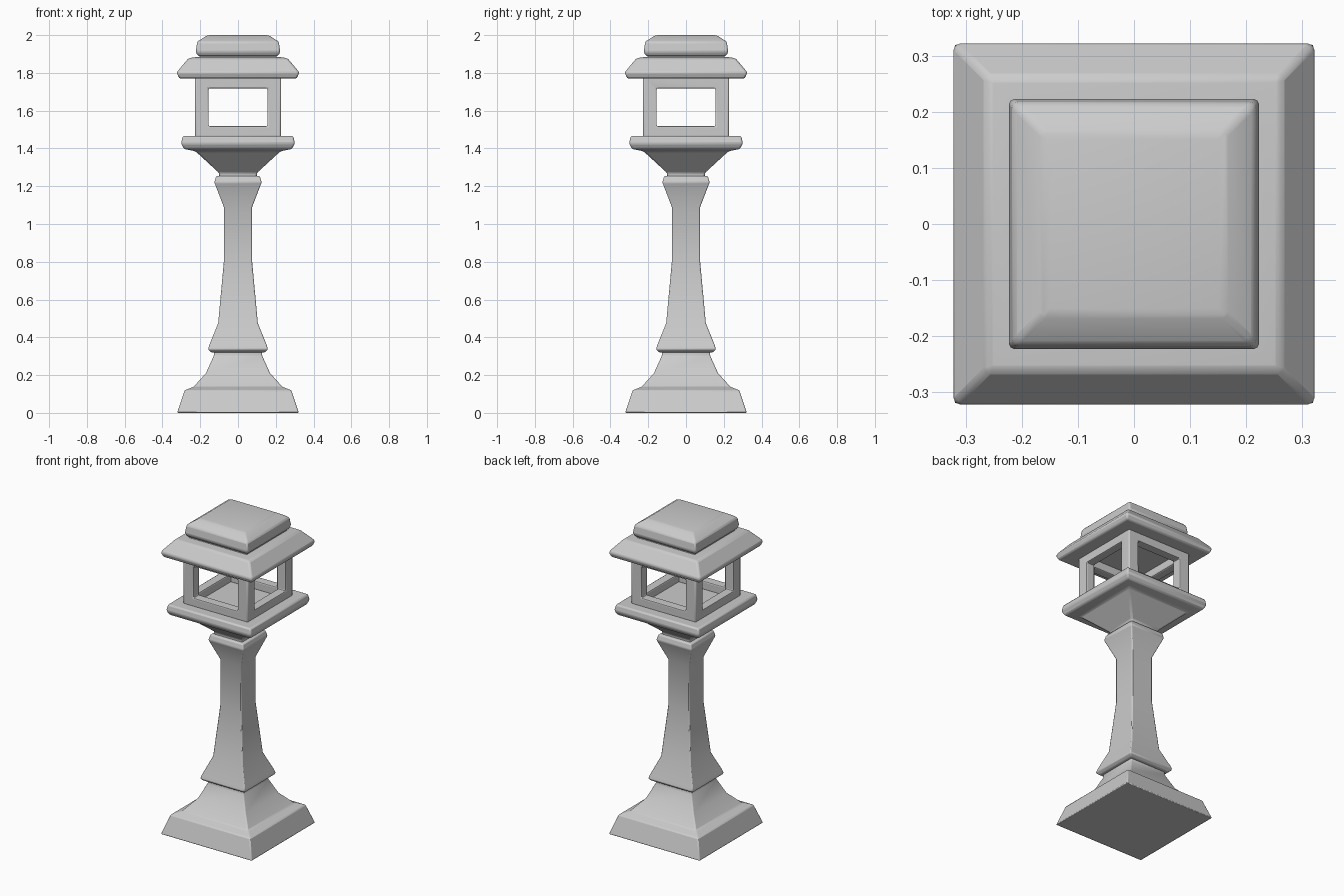
import bpy, bmesh

if "Cube" in bpy.data.objects:
    bpy.data.objects.remove(bpy.data.objects["Cube"])


def finish(ob, bevel):
    # rounded edges with smooth shading across them
    m = ob.modifiers.new("soft_edges", 'BEVEL')
    m.width = bevel
    m.segments = 2
    m.limit_method = 'ANGLE'
    m.angle_limit = 0.4
    bpy.ops.object.select_all(action='DESELECT')
    bpy.context.view_layer.objects.active = ob
    ob.select_set(True)
    bpy.ops.object.shade_smooth_by_angle(angle=0.45)


def make(name, bm):
    bmesh.ops.recalc_face_normals(bm, faces=bm.faces)
    me = bpy.data.meshes.new(name)
    bm.to_mesh(me)
    bm.free()
    ob = bpy.data.objects.new(name, me)
    bpy.context.collection.objects.link(ob)
    return ob


def square_loft(name, profile, bevel):
    # profile: (half width, height), swept around a square
    bm = bmesh.new()
    rings = [[bm.verts.new((sx * h, sy * h, z))
              for sx, sy in ((-1, -1), (1, -1), (1, 1), (-1, 1))] for h, z in profile]
    for a, b in zip(rings, rings[1:]):
        for i in range(4):
            j = (i + 1) % 4
            bm.faces.new((a[i], a[j], b[j], b[i]))
    bm.faces.new(rings[0])
    bm.faces.new(rings[-1])
    finish(make(name, bm), bevel)


def box(name, x, y, z0, z1):
    bm = bmesh.new()
    bmesh.ops.create_cube(bm, size=2)
    for v in bm.verts:
        v.co = (v.co.x * x, v.co.y * y, z1 if v.co.z > 0 else z0)
    return make(name, bm)


# Stepped foot and neck
square_loft("foot", [(0.322, 0), (0.282, 0.12), (0.235, 0.138), (0.17, 0.21),
                     (0.127, 0.305), (0.127, 0.34)], 0.006)

# Tapered shaft from lower collar to flared capital
square_loft("shaft", [(0.14, 0.32), (0.159, 0.335), (0.152, 0.36), (0.105, 0.475),
                      (0.075, 0.80), (0.075, 1.09), (0.125, 1.22), (0.116, 1.252),
                      (0.09, 1.257)], 0.006)

# Tray carrying the lantern
square_loft("tray", [(0.10, 1.24), (0.10, 1.27), (0.225, 1.385), (0.285, 1.397),
                     (0.301, 1.425), (0.293, 1.466)], 0.009)

# Open lantern cage: shell with a window through each side
cage = box("lantern_cage", 0.228, 0.228, 1.46, 1.775)
cutters = [box("cage_hollow", 0.17, 0.17, 1.40, 1.85),
           box("window_x", 0.5, 0.155, 1.518, 1.718),
           box("window_y", 0.155, 0.5, 1.518, 1.718)]
for c in cutters:
    c.hide_render = True
    c.hide_viewport = True
    m = cage.modifiers.new(c.name, 'BOOLEAN')
    m.operation = 'DIFFERENCE'
    m.solver = 'EXACT'
    m.object = c
finish(cage, 0.008)

# Roof and top cap
square_loft("roof", [(0.312, 1.77), (0.325, 1.803), (0.262, 1.878), (0.225, 1.883)], 0.01)
square_loft("roof_neck", [(0.205, 1.87), (0.205, 1.90)], 0.003)
square_loft("cap", [(0.21, 1.888), (0.224, 1.91), (0.216, 1.965), (0.168, 1.996),
                    (0.15, 2.0)], 0.009)
